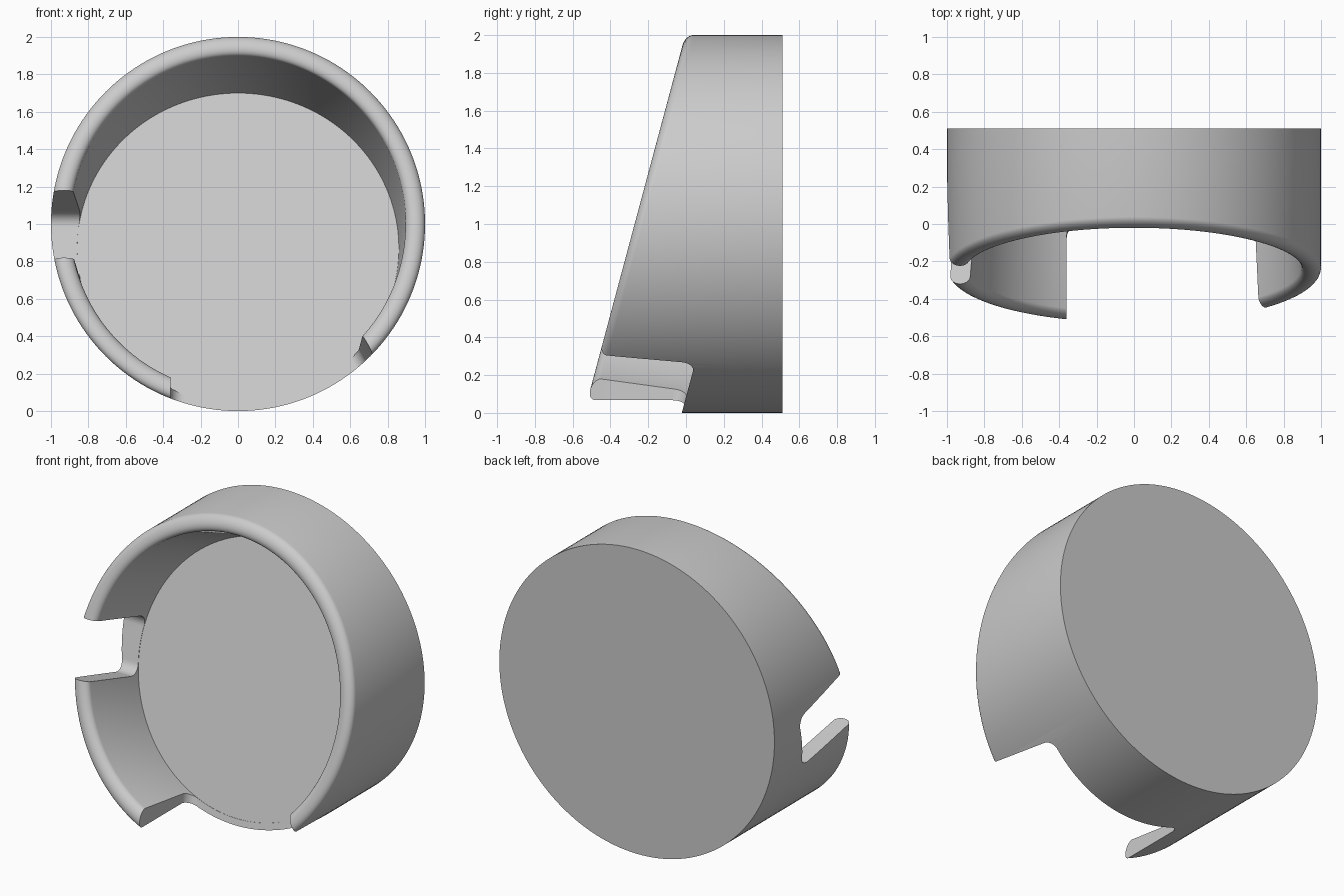
import bpy, bmesh
from math import sin, cos, pi, tan, radians
from mathutils import Vector

if "Cube" in bpy.data.objects:
    bpy.data.objects.remove(bpy.data.objects["Cube"])

TILT = radians(15)
SLOPE = tan(TILT)
OUT = Vector((0, -cos(TILT), sin(TILT)))   # normal of the slanted rim plane
N = 160


def rim_y(z):
    return -0.54 + SLOPE * z


def floor_y(z):
    return -0.02 + SLOPE * z


def finish(name, bm):
    bmesh.ops.recalc_face_normals(bm, faces=bm.faces)
    me = bpy.data.meshes.new(name)
    bm.to_mesh(me)
    bm.free()
    ob = bpy.data.objects.new(name, me)
    bpy.context.collection.objects.link(ob)
    return ob


def loft(name, rings):
    bm = bmesh.new()
    vs = [[bm.verts.new(p) for p in r] for r in rings]
    for a, b in zip(vs, vs[1:]):
        n = len(a)
        for i in range(n):
            j = (i + 1) % n
            bm.faces.new((a[i], a[j], b[j], b[i]))
    bm.faces.new(vs[0])
    bm.faces.new(vs[-1])
    return finish(name, bm)


# Cup: flat back, round wall with a slanted rolled rim, tilted inner floor
angles = [2 * pi * i / N for i in range(N)]
rings = [[Vector((cos(a), 0.51, 1 + sin(a))) for a in angles]]
for k in range(15):
    t = pi * k / 14
    r, off = 0.948 + 0.052 * cos(t), 0.042 * (1 - sin(t))
    rings.append([Vector((r * cos(a), rim_y(1 + r * sin(a)) + off, 1 + r * sin(a)))
                  for a in angles])
rings.append([Vector((0.86 * cos(a), floor_y(0.87 + 0.83 * sin(a)), 0.87 + 0.83 * sin(a)))
              for a in angles])
cup = loft("cup_body", rings)


# Notch cutters: run square to the rim, with rounded bottom corners
def section(lo, hi, r=0.07, bottom=-0.5, top=0.3):
    lo, hi = [Vector((x, rim_y(z), z)) for x, z in (lo, hi)]
    d = (hi - lo).normalized()
    pts = [lo + OUT * top]
    arc = [(r * (1 - cos(pi / 2 * k / 8)), bottom + r * (1 - sin(pi / 2 * k / 8)))
           for k in range(9)]
    pts += [lo + d * s + OUT * h for s, h in arc]
    pts += [hi - d * s + OUT * h for s, h in reversed(arc)]
    pts.append(hi + OUT * top)
    return pts


side_notch = loft("side_notch_cutter", [section((-1.3, 0.82), (-1.3, 1.18)),
                                        section((-0.6, 0.82), (-0.6, 1.18))])
bottom_notch = loft("bottom_notch_cutter", [section((-0.36, 0.55), (0.588, 0.55)),
                                            section((-0.36, -0.3), (1.055, -0.3))])

bpy.context.view_layer.objects.active = cup
cup.select_set(True)
for cutter in (side_notch, bottom_notch):
    cutter.hide_render = True
    m = cup.modifiers.new("notch", 'BOOLEAN')
    m.operation = 'DIFFERENCE'
    m.solver = 'EXACT'
    m.object = cutter
    bpy.ops.object.modifier_apply(modifier=m.name)
    bpy.data.objects.remove(cutter)

bpy.ops.object.shade_smooth_by_angle(angle=radians(30))
